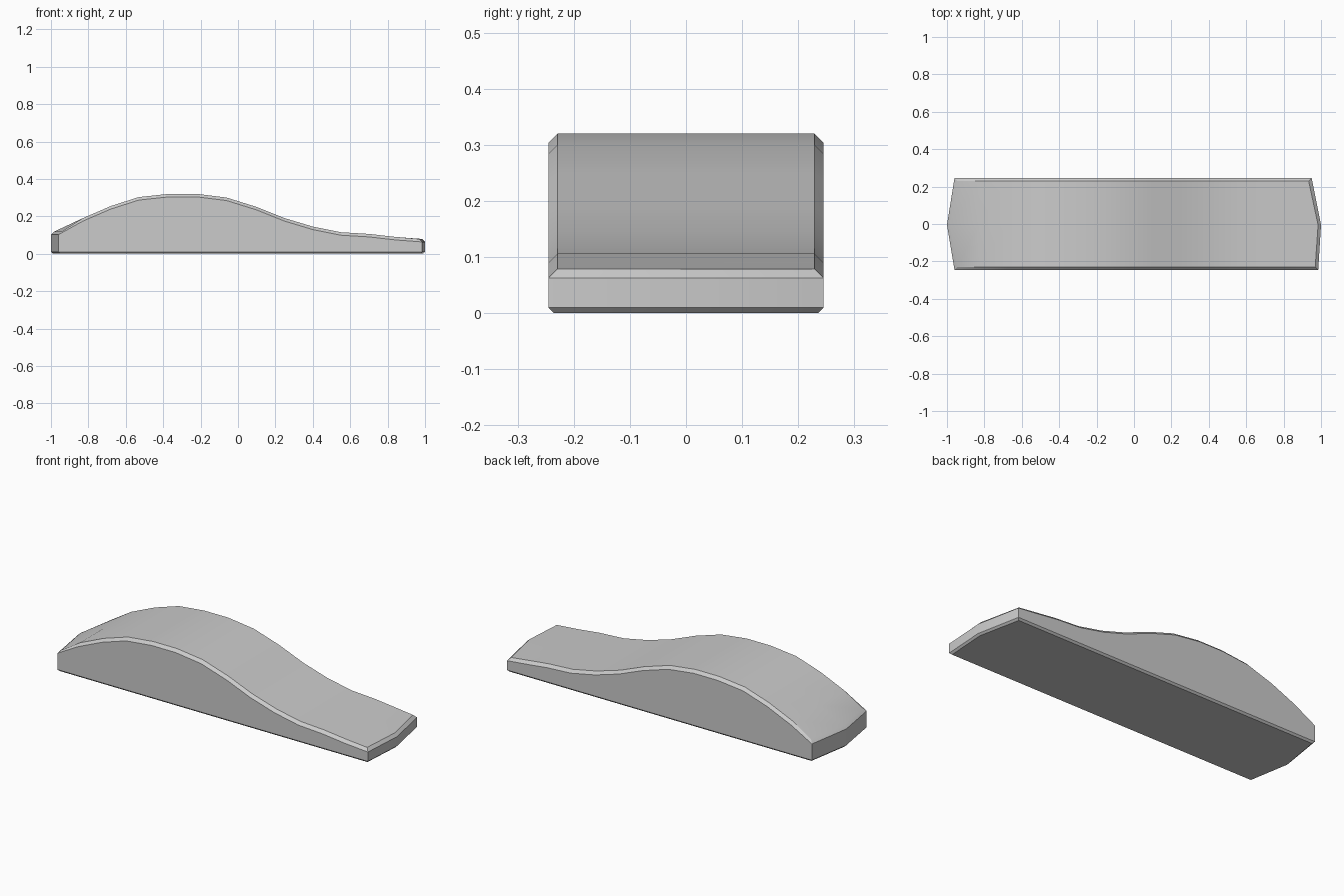
import bpy, bmesh, math

if "Cube" in bpy.data.objects:
    bpy.data.objects.remove(bpy.data.objects["Cube"])

HALF, MID = 0.245, -0.005
TOP_IN, LOW_IN = 0.016, 0.01

# Top profile (x, z) between the two pointed ends
profile = [(-0.83, 0.19), (-0.68, 0.255), (-0.53, 0.303), (-0.37, 0.32), (-0.22, 0.32),
           (-0.06, 0.30), (0.10, 0.25), (0.25, 0.19), (0.40, 0.145), (0.55, 0.115),
           (0.70, 0.106), (0.84, 0.09)]

bm = bmesh.new()


def section(xf, xm, xb, z, d=0):
    """Cross-section loop; d is the direction of the end (-1, 1) or 0 inside."""
    t, l = d * TOP_IN, d * LOW_IN
    pts = [(xf - l, -HALF + LOW_IN, 0), (xf, -HALF, 0.01),
           (xf, -HALF, z - TOP_IN), (xf - t, -HALF + TOP_IN, z),
           (xm - t, MID, z), (xb - t, HALF - TOP_IN, z),
           (xb, HALF, z - TOP_IN), (xb, HALF, 0.01),
           (xb - l, HALF - LOW_IN, 0), (xm - l, MID, 0)]
    return [bm.verts.new(p) for p in pts]


def cap(loop, x, z):
    """Pointed end with bevelled upper and lower rims."""
    fb, fl, fh, ft, mt, bt, bh, bl, bb, mb = loop
    high = bm.verts.new((x, MID, z - TOP_IN))
    low = bm.verts.new((x, MID, 0.01))
    for f in ((ft, mt, high, fh), (fh, high, low, fl), (fl, low, mb, fb),
              (mt, bt, bh, high), (high, bh, bl, low), (low, bl, bb, mb)):
        bm.faces.new(f)


loops = [section(-0.96, -1.0, -0.96, 0.118, -1)]
loops += [section(x, x, x, z) for x, z in profile]
loops.append(section(0.985, 1.0, 0.95, 0.079, 1))

# Skin between neighbouring sections
for a, b in zip(loops, loops[1:]):
    for i in range(10):
        j = (i + 1) % 10
        bm.faces.new((a[i], a[j], b[j], b[i]))
cap(loops[0], -1.0, 0.118)
cap(loops[-1], 1.0, 0.079)
bmesh.ops.recalc_face_normals(bm, faces=bm.faces)

mesh = bpy.data.meshes.new("curved_body")
bm.to_mesh(mesh)
bm.free()
body = bpy.data.objects.new("curved_body", mesh)
bpy.context.collection.objects.link(body)
bpy.context.view_layer.objects.active = body
body.select_set(True)
bpy.ops.object.shade_smooth_by_angle(angle=math.radians(15))
